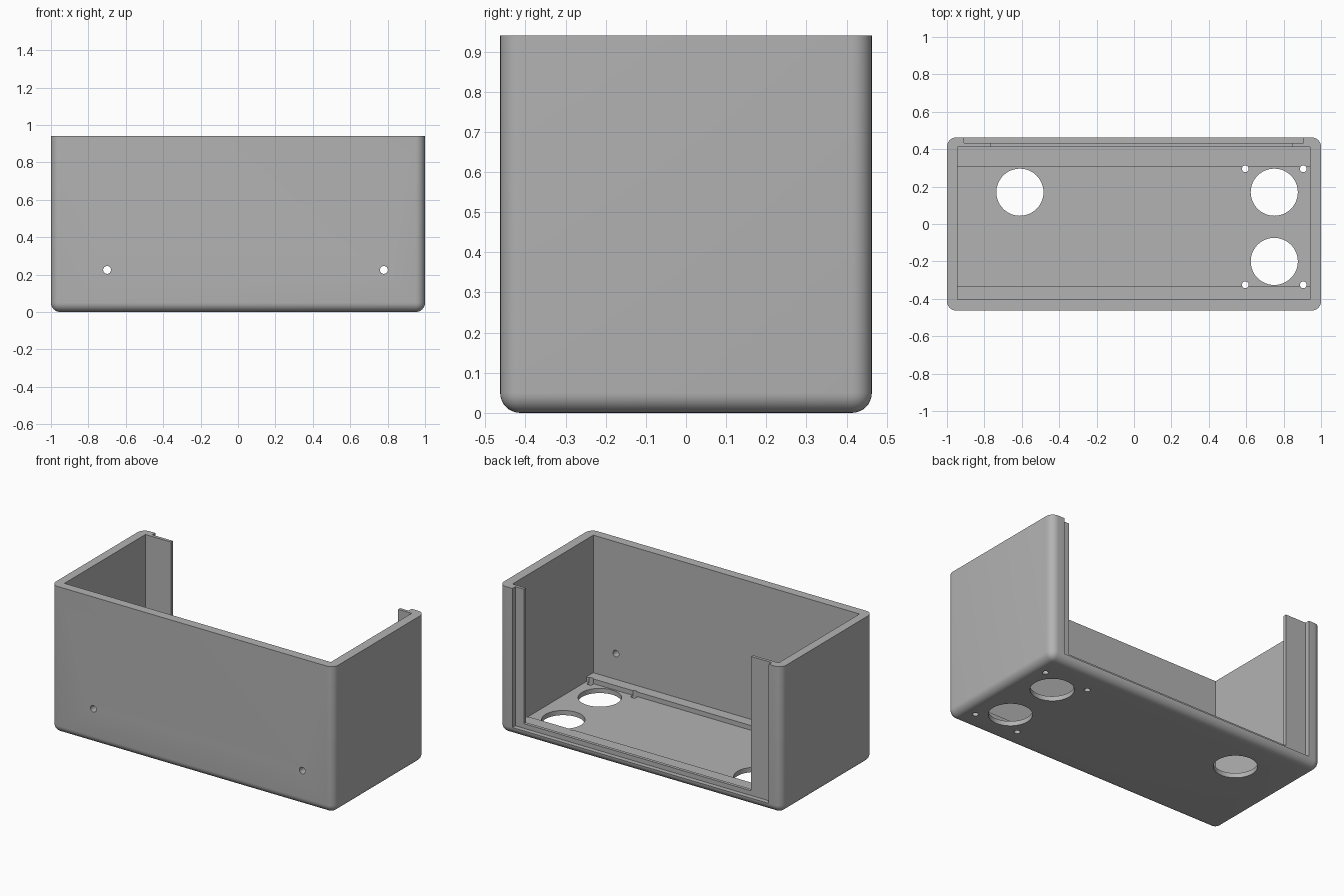
import bpy, bmesh
from math import radians
from mathutils import Matrix, Vector

if "Cube" in bpy.data.objects:
    bpy.data.objects.remove(bpy.data.objects["Cube"])

HEIGHT = 0.94
HALF_DEPTH = 0.463
ABOVE = 1.2          # cutters run past the open top
ROUND = 0.05

grey = bpy.data.materials.new("plain grey")
grey.use_nodes = True
colour = (0.45, 0.45, 0.45, 1)
grey.diffuse_color = colour
grey.node_tree.nodes["Principled BSDF"].inputs["Base Color"].default_value = colour


def add_object(name, bm):
    mesh = bpy.data.meshes.new(name)
    bm.to_mesh(mesh)
    bm.free()
    mesh.materials.append(grey)
    obj = bpy.data.objects.new(name, mesh)
    bpy.context.collection.objects.link(obj)
    return obj


def block(low, high):
    low, high = Vector(low), Vector(high)
    bm = bmesh.new()
    size = Matrix.Diagonal((*(high - low), 1))
    bmesh.ops.create_cube(bm, size=1, matrix=Matrix.Translation((low + high) / 2) @ size)
    return bm


def cylinder(centre, radius, length, along_y=False, sides=48):
    bm = bmesh.new()
    turn = Matrix.Rotation(radians(90), 4, "X") if along_y else Matrix()
    bmesh.ops.create_cone(bm, cap_ends=True, segments=sides, radius1=radius, radius2=radius,
                          depth=length, matrix=Matrix.Translation(centre) @ turn)
    return bm


def cut(target, bm):
    cutter = add_object("cutter", bm)
    cutter.hide_render = True
    mod = target.modifiers.new("cut", "BOOLEAN")
    mod.operation = "DIFFERENCE"
    mod.solver = "EXACT"
    mod.object = cutter
    bpy.context.view_layer.objects.active = target
    bpy.ops.object.modifier_apply(modifier=mod.name)
    bpy.data.objects.remove(cutter)


# Outer body: every edge rounded except around the top
body = block((-1, -HALF_DEPTH, 0), (1, HALF_DEPTH, HEIGHT))
edges = [e for e in body.edges if any(v.co.z < HEIGHT / 2 for v in e.verts)]
bmesh.ops.bevel(body, geom=edges, offset=ROUND, segments=8, profile=0.5, affect="EDGES")
enclosure = add_object("enclosure", body)

# Cavity, then a narrower sunken floor that leaves a ledge at front and rear
cut(enclosure, block((-0.945, -0.405, 0.06), (0.94, 0.413, ABOVE)))
cut(enclosure, block((-0.945, -0.335, 0.03), (0.94, 0.305, 0.3)))

# Rear opening with a rebate for a sliding panel
cut(enclosure, block((-0.91, 0.433, 0.05), (0.905, 0.6, ABOVE)))
cut(enclosure, block((-0.765, 0.36, 0.08), (0.845, 0.6, ABOVE)))

# Large round holes in the floor
for x, y in ((-0.61, 0.17), (0.75, 0.17), (0.75, -0.2)):
    cut(enclosure, cylinder((x, y, 0), 0.126, 0.3))

# Small screw holes in the floor
for x in (0.595, 0.905):
    for y in (-0.325, 0.295):
        cut(enclosure, cylinder((x, y, 0), 0.018, 0.3, sides=24))

# Screw holes through the front wall
for x in (-0.7, 0.78):
    cut(enclosure, cylinder((x, -0.43, 0.225), 0.021, 0.2, along_y=True, sides=24))

# Smooth the rounded edges and keep the corners sharp
bpy.ops.object.select_all(action="DESELECT")
enclosure.select_set(True)
bpy.context.view_layer.objects.active = enclosure
bpy.ops.object.shade_smooth_by_angle(angle=radians(30))
